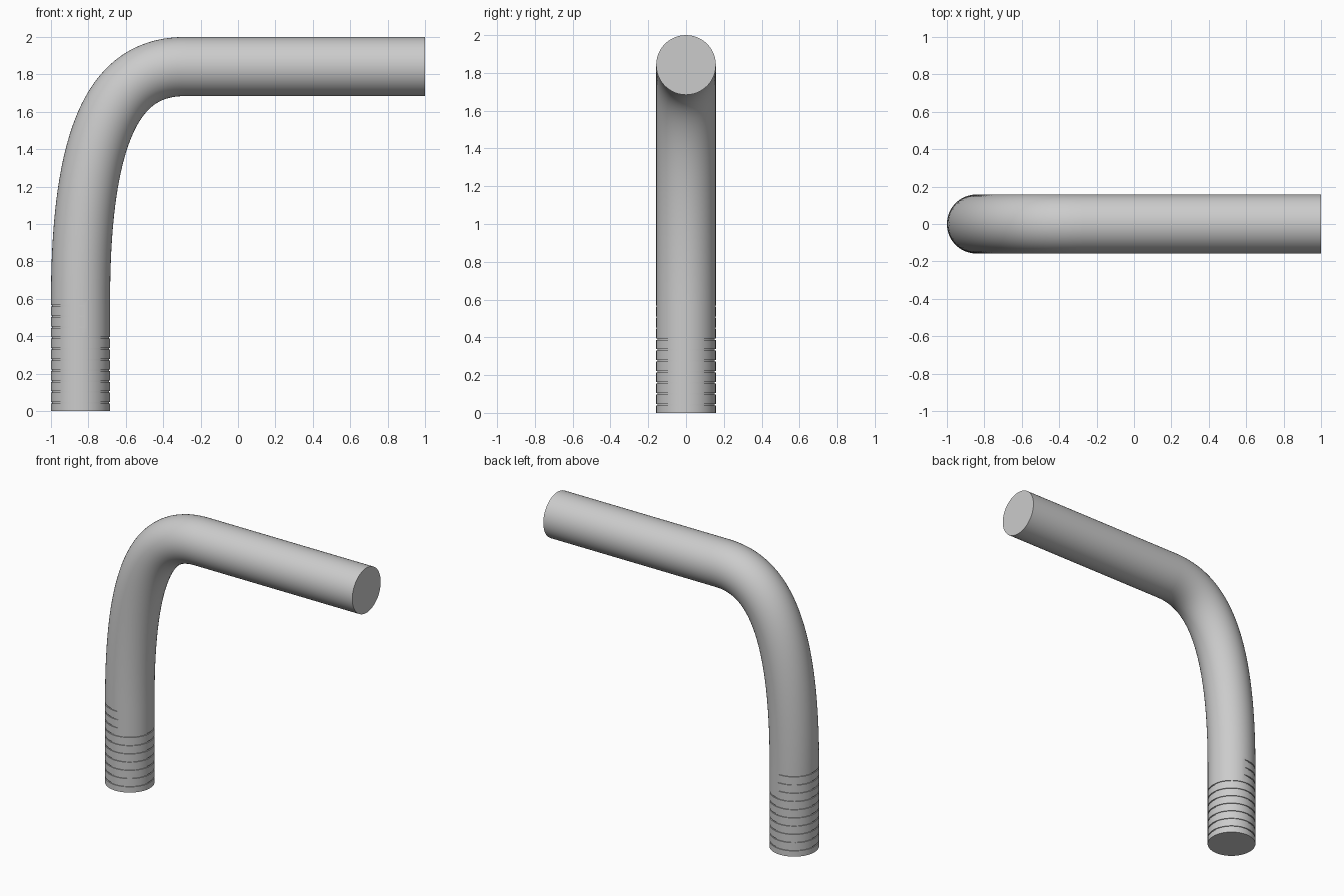
import bpy, bmesh, math
from mathutils import Vector

if "Cube" in bpy.data.objects:
    bpy.data.objects.remove(bpy.data.objects["Cube"], do_unlink=True)

RADIUS = 0.158
SIDES = 48
LEG_X = -0.842
ARM_Z = 1.842
BEND_X = -0.28
BEND_Z = 0.59
GROOVE_DEPTH = 0.006
GROOVE_HALF = 0.004

grey = bpy.data.materials.new("light grey metal")
grey.use_nodes = True
colour = (0.6, 0.6, 0.6, 1)
grey.diffuse_color = colour
grey.node_tree.nodes["Principled BSDF"].inputs["Base Color"].default_value = colour


def loft_pipe(name, stations, cap_start, cap_end):
    """Skin round sections; each station is (centre, tangent, cut mode)."""
    bm = bmesh.new()
    rings = []
    side = Vector((0, 1, 0))
    for centre, tangent, cut in stations:
        across = side.cross(tangent).normalized()
        ring = []
        for i in range(SIDES):
            a = 2 * math.pi * i / SIDES
            direction = across * math.cos(a) + side * math.sin(a)
            grooved = cut == "full" or (cut == "half" and direction.x < 0.001)
            r = RADIUS - GROOVE_DEPTH if grooved else RADIUS
            ring.append(bm.verts.new(centre + direction * r))
        rings.append(ring)
    for low, high in zip(rings, rings[1:]):
        for i in range(SIDES):
            j = (i + 1) % SIDES
            bm.faces.new((low[i], low[j], high[j], high[i]))
    if cap_start:
        bm.faces.new(rings[0][::-1])
    if cap_end:
        bm.faces.new(rings[-1])
    bmesh.ops.remove_doubles(bm, verts=bm.verts, dist=0.00001)
    bmesh.ops.recalc_face_normals(bm, faces=bm.faces)
    mesh = bpy.data.meshes.new(name)
    bm.to_mesh(mesh)
    bm.free()
    mesh.materials.append(grey)
    obj = bpy.data.objects.new(name, mesh)
    bpy.context.collection.objects.link(obj)
    bpy.ops.object.select_all(action="DESELECT")
    obj.select_set(True)
    bpy.context.view_layer.objects.active = obj
    bpy.ops.object.shade_smooth_by_angle(angle=math.radians(30))
    return obj


# Upright leg: seven full grooves, then three that run round the outer half
up = Vector((0, 0, 1))
stations = [(Vector((LEG_X, 0, 0)), up, "none")]
for k in range(10):
    z = 0.044 + 0.0578 * k
    mode = "full" if k < 7 else "half"
    for dz, cut in ((-1, "none"), (-1, mode), (1, mode), (1, "none")):
        stations.append((Vector((LEG_X, 0, z + dz * GROOVE_HALF)), up, cut))

# Bend: a cubic curve from the leg over to the arm
p0 = Vector((LEG_X, 0, BEND_Z))
p1 = Vector((LEG_X, 0, 1.614))
p2 = Vector((-0.597, 0, ARM_Z))
p3 = Vector((BEND_X, 0, ARM_Z))
STEPS = 40
for k in range(STEPS + 1):
    t = k / STEPS
    s = 1 - t
    point = s**3 * p0 + 3 * s * s * t * p1 + 3 * s * t * t * p2 + t**3 * p3
    tangent = s * s * (p1 - p0) + 2 * s * t * (p2 - p1) + t * t * (p3 - p2)
    stations.append((point, tangent.normalized(), "none"))
loft_pipe("bent_leg", stations, True, False)

# Straight horizontal arm
along = Vector((1, 0, 0))
loft_pipe("straight_arm",
          [(p3, along, "none"), (Vector((1, 0, ARM_Z)), along, "none")],
          False, True)
